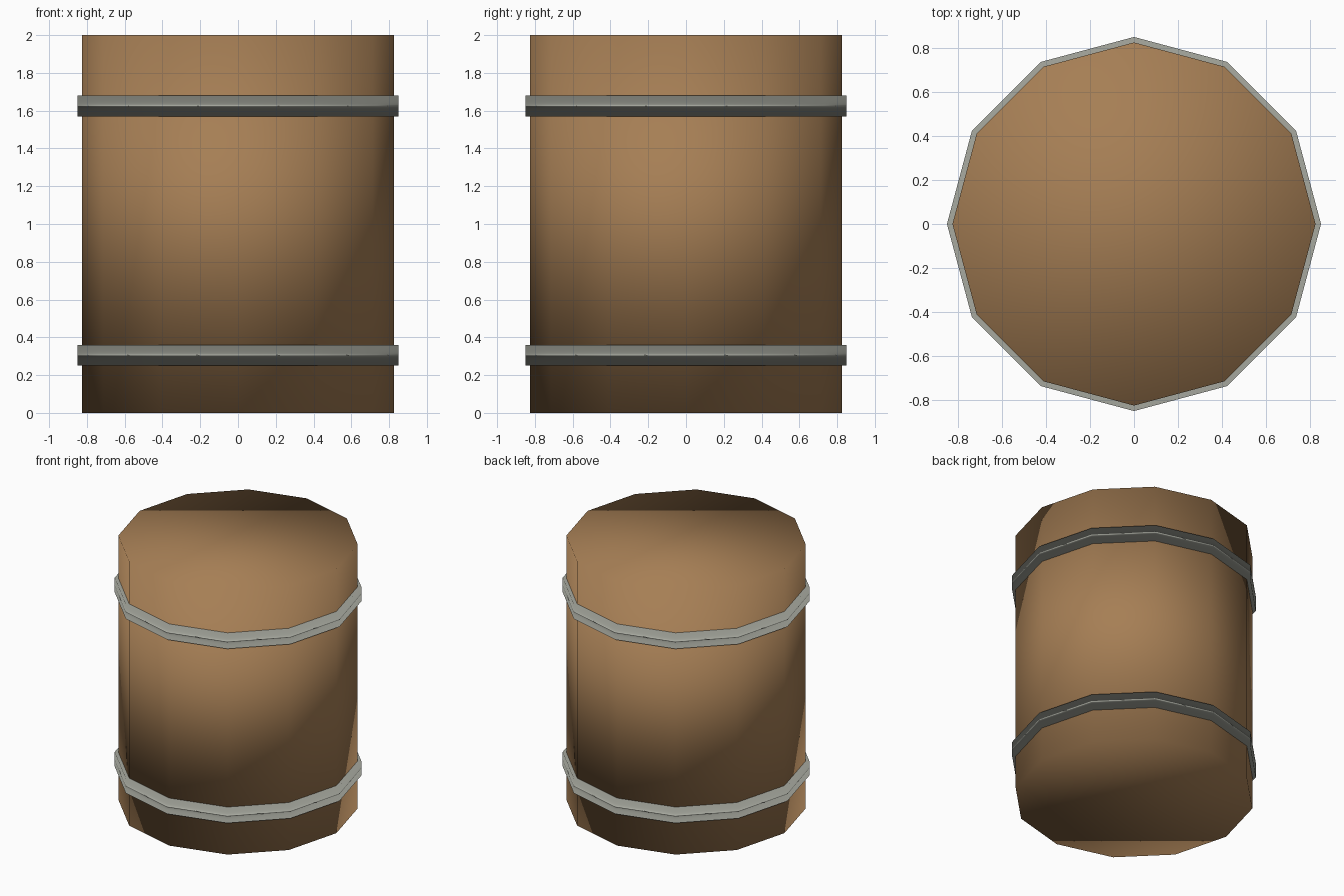
import bpy

if "Cube" in bpy.data.objects:
    bpy.data.objects.remove(bpy.data.objects["Cube"])

SIDES = 12


def material(name, color):
    mat = bpy.data.materials.new(name)
    mat.diffuse_color = (*color, 1.0)
    mat.use_nodes = True
    mat.node_tree.nodes["Principled BSDF"].inputs["Base Color"].default_value = mat.diffuse_color
    return mat


def drum(name, radius, z0, z1, mat):
    """Solid 12-sided cylinder between two heights, smooth shaded all over."""
    bpy.ops.mesh.primitive_cylinder_add(
        vertices=SIDES, radius=radius, depth=z1 - z0, location=(0, 0, (z0 + z1) / 2))
    obj = bpy.context.object
    obj.name = name
    obj.data.materials.append(mat)
    bpy.ops.object.shade_smooth()
    # area-weighted normals give the soft caps and near-vertical band normals
    obj.modifiers.new("weighted_normals", 'WEIGHTED_NORMAL')
    return obj


wood = material("wood", (0.38, 0.21, 0.09))
iron = material("iron", (0.39, 0.40, 0.35))

# Barrel body
drum("barrel_body", 0.825, 0.0, 2.0, wood)

# Metal hoops
drum("lower_hoop", 0.85, 0.25, 0.36, iron)
drum("upper_hoop", 0.85, 1.57, 1.68, iron)
